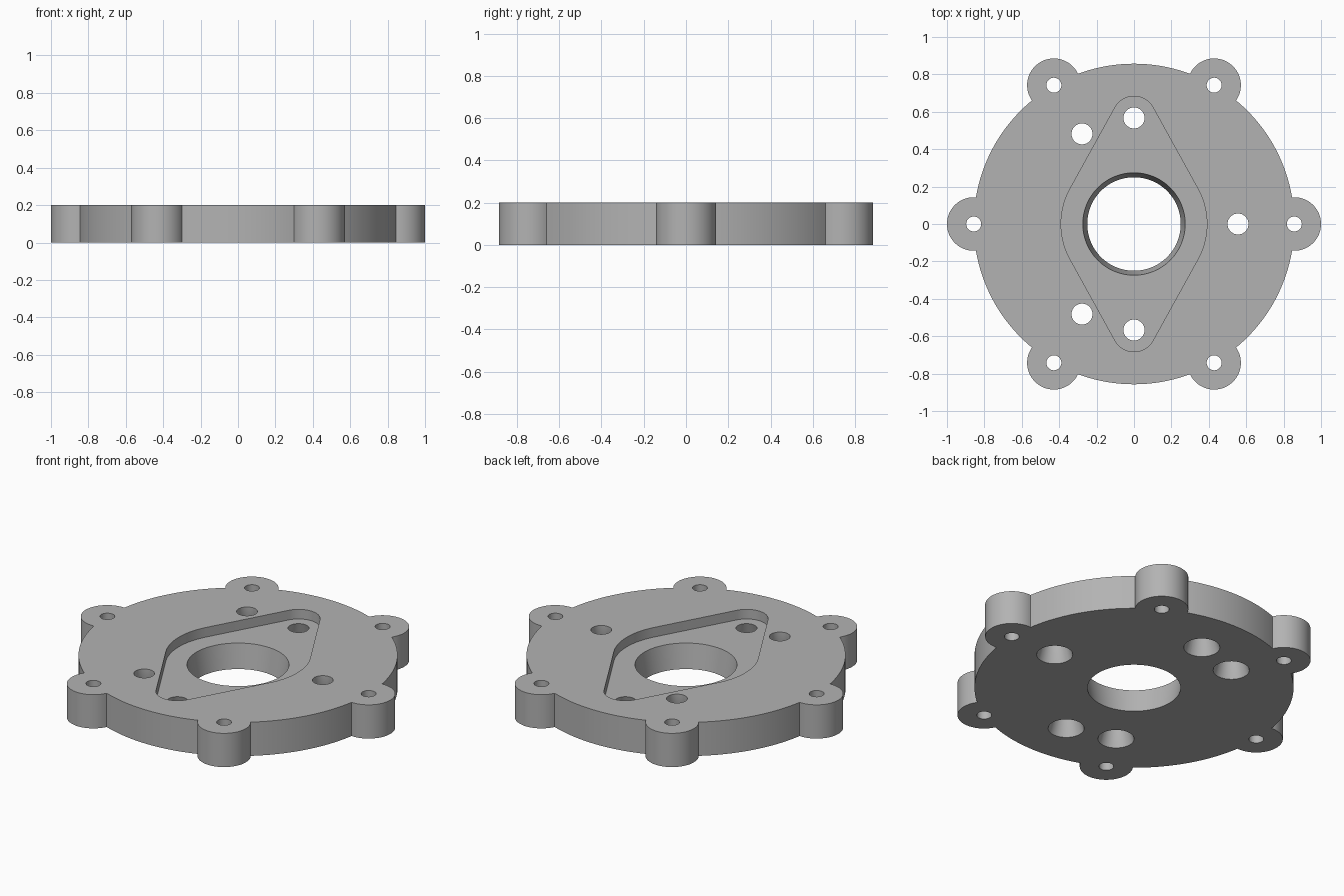
import bpy
import bmesh
from math import pi, radians, asin, acos, cos, sin
from mathutils import Vector

HEIGHT, FLOOR = 0.2, 0.143      # plate thickness, pocket floor level
DISC_R, LOBE_R = 0.857, 0.143
LOW, HIGH = -0.05, 0.3          # cutters overshoot the plate

cube = bpy.data.objects.get("Cube")
if cube:
    bpy.data.objects.remove(cube, do_unlink=True)

grey = bpy.data.materials.new("plain grey")
grey.use_nodes = True
colour = (0.45, 0.45, 0.45, 1)
grey.diffuse_color = colour
grey.node_tree.nodes["Principled BSDF"].inputs["Base Color"].default_value = colour


def arc(centre, radius, start, end, steps):
    """Points on an arc, both ends included."""
    return [Vector((centre[0] + radius * cos(start + (end - start) * i / steps),
                    centre[1] + radius * sin(start + (end - start) * i / steps)))
            for i in range(steps + 1)]


def loft(name, rings):
    """Solid through matching rings, each given as (points, height)."""
    bm = bmesh.new()
    loops = [[bm.verts.new((p.x, p.y, z)) for p in pts] for pts, z in rings]
    for a, b in zip(loops, loops[1:]):
        for i in range(len(a)):
            bm.faces.new((a[i - 1], a[i], b[i], b[i - 1]))
    bm.faces.new(loops[0][::-1])
    bm.faces.new(loops[-1])
    bmesh.ops.recalc_face_normals(bm, faces=bm.faces)
    mesh = bpy.data.meshes.new(name)
    bm.to_mesh(mesh)
    bm.free()
    mesh.materials.append(grey)
    obj = bpy.data.objects.new(name, mesh)
    bpy.context.collection.objects.link(obj)
    return obj


def round_cutter(x, y, bottom_r, top_r, steps=48):
    """Bore that tapers up to the pocket floor level, then runs straight."""
    low_r = bottom_r + (top_r - bottom_r) * LOW / FLOOR
    rings = [(low_r, LOW), (top_r, FLOOR + 0.001), (top_r, HIGH)]
    return loft("bore_cutter", [(arc((x, y), r, 0, 2 * pi, steps)[:-1], z)
                                for r, z in rings])


# Plate outline: disc arcs alternating with six round lobes
half = 2 * asin(LOBE_R / 2 / DISC_R)
sweep = pi / 2 + half / 2
outline = []
for k in range(6):
    a = k * pi / 3
    lobe_centre = (DISC_R * cos(a), DISC_R * sin(a))
    outline += arc(lobe_centre, LOBE_R, a - sweep, a + sweep, 36)
    outline += arc((0, 0), DISC_R, a + half, a + pi / 3 - half, 24)[1:-1]
plate = loft("mounting_plate", [(outline, 0), (outline, HEIGHT)])

# Diamond pocket: hull of a large middle circle and two small end circles
MID_R, END_R, END_Y = 0.39, 0.116, 0.567
lean = asin((MID_R - END_R) / END_Y)
pocket = []
for side in (0, pi):
    pocket += arc((0, 0), MID_R, side - lean, side + lean, 24)
    end = END_Y if side == 0 else -END_Y
    pocket += arc((0, end), END_R, side + lean, side + pi - lean, 24)
cutters = [loft("pocket_cutter", [(pocket, FLOOR), (pocket, HIGH)])]

# Centre bore, lobe holes, pocket screw holes and three outer screw holes
cutters.append(round_cutter(0, 0, 0.25, 0.274, 96))
for k in range(6):
    a = k * pi / 3
    cutters.append(round_cutter(DISC_R * cos(a), DISC_R * sin(a), 0.04, 0.04))
for y in (-END_Y, END_Y):
    cutters.append(round_cutter(0, y, 0.097, 0.056))
for k in range(3):
    a = radians(120 * k)
    cutters.append(round_cutter(0.556 * cos(a), 0.556 * sin(a), 0.097, 0.056))

# Cut the plate, then discard the cutters
for cutter in cutters:
    mod = plate.modifiers.new("cut", 'BOOLEAN')
    mod.operation, mod.solver, mod.object = 'DIFFERENCE', 'EXACT', cutter
graph = bpy.context.evaluated_depsgraph_get()
finished = bpy.data.meshes.new_from_object(plate.evaluated_get(graph))
plate.modifiers.clear()
plate.data = finished
for cutter in cutters:
    bpy.data.objects.remove(cutter, do_unlink=True)

# Smooth walls with sharp rims
bpy.ops.object.select_all(action='DESELECT')
plate.select_set(True)
bpy.context.view_layer.objects.active = plate
bpy.ops.object.shade_smooth_by_angle(angle=radians(30))
